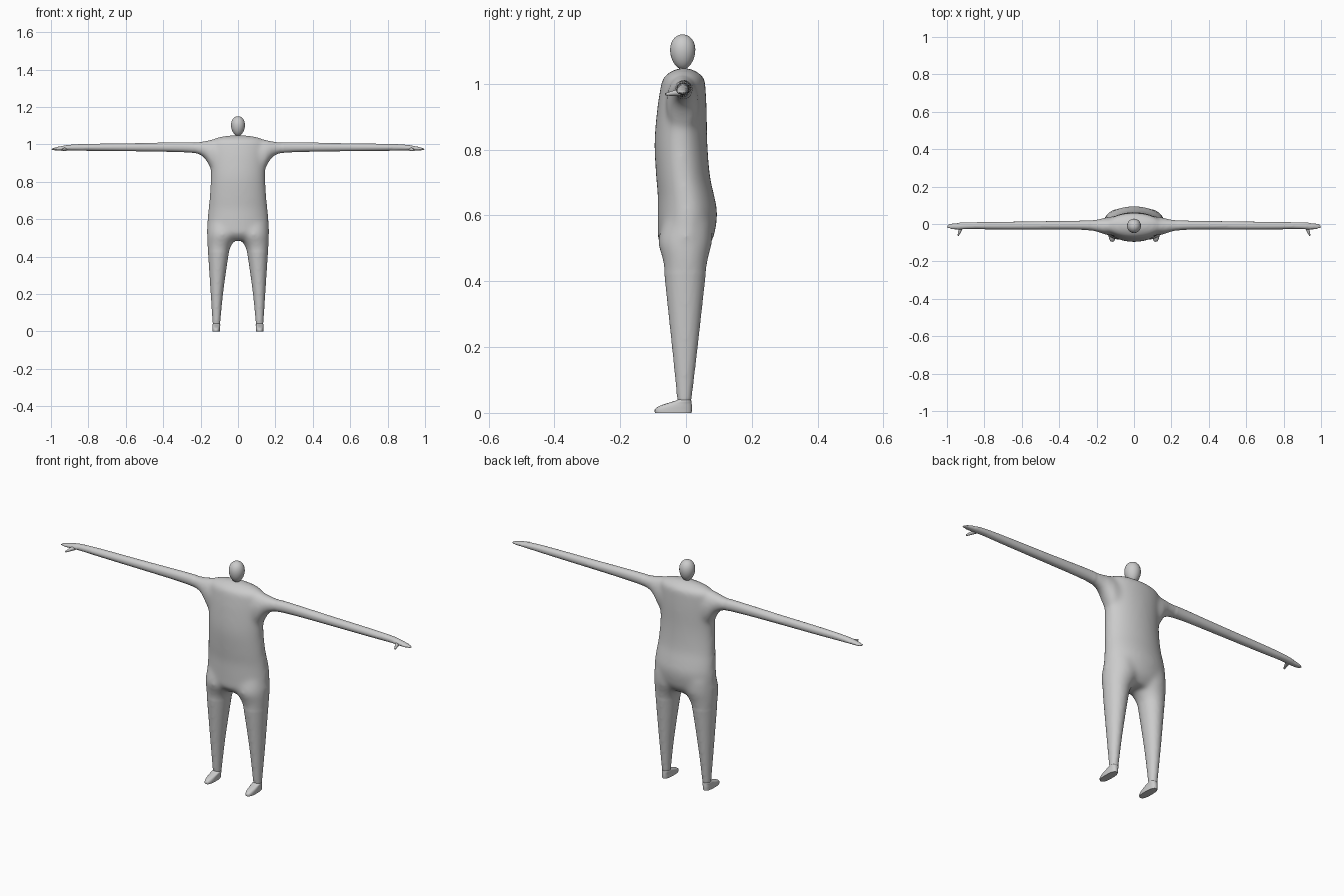
import bpy, bmesh, math
from mathutils import Vector

if "Cube" in bpy.data.objects:
    bpy.data.objects.remove(bpy.data.objects["Cube"])

grey = bpy.data.materials.new("light_grey")
grey.diffuse_color = (0.6, 0.6, 0.6, 1)
grey.use_nodes = True
grey.node_tree.nodes["Principled BSDF"].inputs["Base Color"].default_value = grey.diffuse_color


def smooth_rows(rows, steps=4):
    """Catmull-Rom interpolation between section rows."""
    out = []
    for i in range(len(rows) - 1):
        p0, p1 = rows[max(i - 1, 0)], rows[i]
        p2, p3 = rows[i + 1], rows[min(i + 2, len(rows) - 1)]
        for s in range(steps):
            t = s / steps
            out.append([0.5 * (2 * b + (c - a) * t + (2 * a - 5 * b + 4 * c - d) * t * t
                               + (3 * b - a - 3 * c + d) * t ** 3)
                        for a, b, c, d in zip(p0, p1, p2, p3)])
    return out + [list(rows[-1])]


def loft(bm, axis, rows, side=1, power=1.0, n=32, steps=4):
    """Skin oval sections; each row is position, then low/high on both cross axes."""
    rings = []
    for t, a0, a1, b0, b1 in smooth_rows(rows, steps):
        ring = []
        for k in range(n):
            ang = 2 * math.pi * k / n
            c, s = math.cos(ang), math.sin(ang)
            a = (a0 + a1) / 2 + (a1 - a0) / 2 * math.copysign(abs(c) ** power, c)
            b = (b0 + b1) / 2 + (b1 - b0) / 2 * math.copysign(abs(s) ** power, s)
            x, y, z = (a, b, t) if axis == "z" else (t, a, b)
            ring.append(bm.verts.new((side * x, y, z)))
        rings.append(ring)
    faces = [bm.faces.new(rings[0]), bm.faces.new(rings[-1][::-1])]
    for r, q in zip(rings, rings[1:]):
        for k in range(n):
            j = (k + 1) % n
            faces.append(bm.faces.new((r[k], q[k], q[j], r[j])))
    bmesh.ops.recalc_face_normals(bm, faces=faces)


def make_object(name, bm, angle=50):
    me = bpy.data.meshes.new(name)
    bm.to_mesh(me)
    bm.free()
    me.materials.append(grey)
    ob = bpy.data.objects.new(name, me)
    bpy.context.collection.objects.link(ob)
    bpy.ops.object.select_all(action="DESELECT")
    ob.select_set(True)
    bpy.context.view_layer.objects.active = ob
    bpy.ops.object.shade_smooth_by_angle(angle=math.radians(angle))
    return ob


# Torso, legs and arms as overlapping lofts
torso = [(.485, -.09, .09, -.05, .05), (.52, -.163, .163, -.083, .078),
         (.56, -.165, .165, -.086, .09), (.61, -.163, .163, -.086, .095),
         (.66, -.158, .158, -.086, .086), (.72, -.152, .152, -.091, .073),
         (.82, -.146, .146, -.096, .065), (.92, -.148, .148, -.088, .063),
         (.98, -.15, .15, -.079, .06), (1.015, -.145, .145, -.071, .056),
         (1.035, -.115, .115, -.05, .036), (1.048, -.05, .05, -.022, .008)]
leg = [(.03, .096, .135, -.026, .016), (.2, .08, .146, -.043, .036),
       (.4, .052, .159, -.064, .058), (.45, .04, .163, -.068, .064),
       (.48, .022, .165, -.075, .07), (.52, .0, .165, -.085, .08),
       (.58, .0, .16, -.07, .08)]
arm = [(.1, -.06, .04, .83, 1.025), (.14, -.06, .038, .86, 1.026),
       (.165, -.054, .032, .905, 1.021), (.19, -.045, .026, .935, 1.016),
       (.23, -.036, .021, .951, 1.012), (.3, -.031, .018, .957, 1.012),
       (.5, -.03, .015, .961, 1.008), (.75, -.029, .012, .964, 1.004),
       (.88, -.028, .01, .966, 1.0), (.94, -.03, .007, .966, .992),
       (.98, -.028, .003, .967, .982), (1.0, -.02, -.008, .97, .976)]
bm = bmesh.new()
loft(bm, "z", torso)
for side in (-1, 1):
    loft(bm, "z", leg, side)
    loft(bm, "x", arm, side)
body = make_object("body", bm)

# Fuse the lofts into one skin, then relax the shoulder and crotch joins
remesh = body.modifiers.new("fuse", "REMESH")
remesh.mode = "VOXEL"
remesh.voxel_size = 0.007
bpy.ops.object.modifier_apply(modifier="fuse")
bm = bmesh.new()
bm.from_mesh(body.data)
everything = bm.verts[:]
joins = [v for v in bm.verts if abs(v.co.x) < .24 and v.co.z > .43]
for verts, count in ((everything, 3), (joins, 14)):
    for i in range(count):
        bmesh.ops.smooth_vert(bm, verts=verts, factor=0.5,
                              use_axis_x=True, use_axis_y=True, use_axis_z=True)
for v in bm.verts:  # keep the full arm span
    v.co.x *= 1 + .003 * max(0, (abs(v.co.x) - .9) / .1)
for f in bm.faces:
    f.smooth = True
bm.to_mesh(body.data)
bm.free()

# Egg-shaped head, narrower towards the neck
bm = bmesh.new()
bmesh.ops.create_uvsphere(bm, u_segments=32, v_segments=20, radius=1)
for v in bm.verts:
    taper = 1 + .12 * v.co.z
    v.co = Vector((v.co.x * .037 * taper, v.co.y * .038 * taper - .01, v.co.z * .053 + 1.097))
make_object("head", bm)

# Feet with flat soles and sloping toes, and small pointed thumbs
foot = [(0, .097, .137, -.094, .017), (.01, .096, .137, -.095, .018),
        (.02, .096, .137, -.083, .018), (.03, .095, .136, -.055, .017),
        (.037, .095, .136, -.032, .016), (.042, .1, .131, -.024, .012)]
for side, label in ((-1, "right"), (1, "left")):
    bm = bmesh.new()
    loft(bm, "z", foot, side, power=.8, n=24, steps=2)
    make_object(label + "_foot", bm)

    bm = bmesh.new()
    bmesh.ops.create_cone(bm, cap_ends=True, segments=12, radius1=.011, radius2=.004, depth=.048)
    direction = Vector((side * .016, -.043, -.006))
    turn = direction.to_track_quat("Z", "Y")
    middle = Vector((side * .932, -.04, .971))
    for v in bm.verts:
        v.co = turn @ v.co + middle
    make_object(label + "_thumb", bm)
